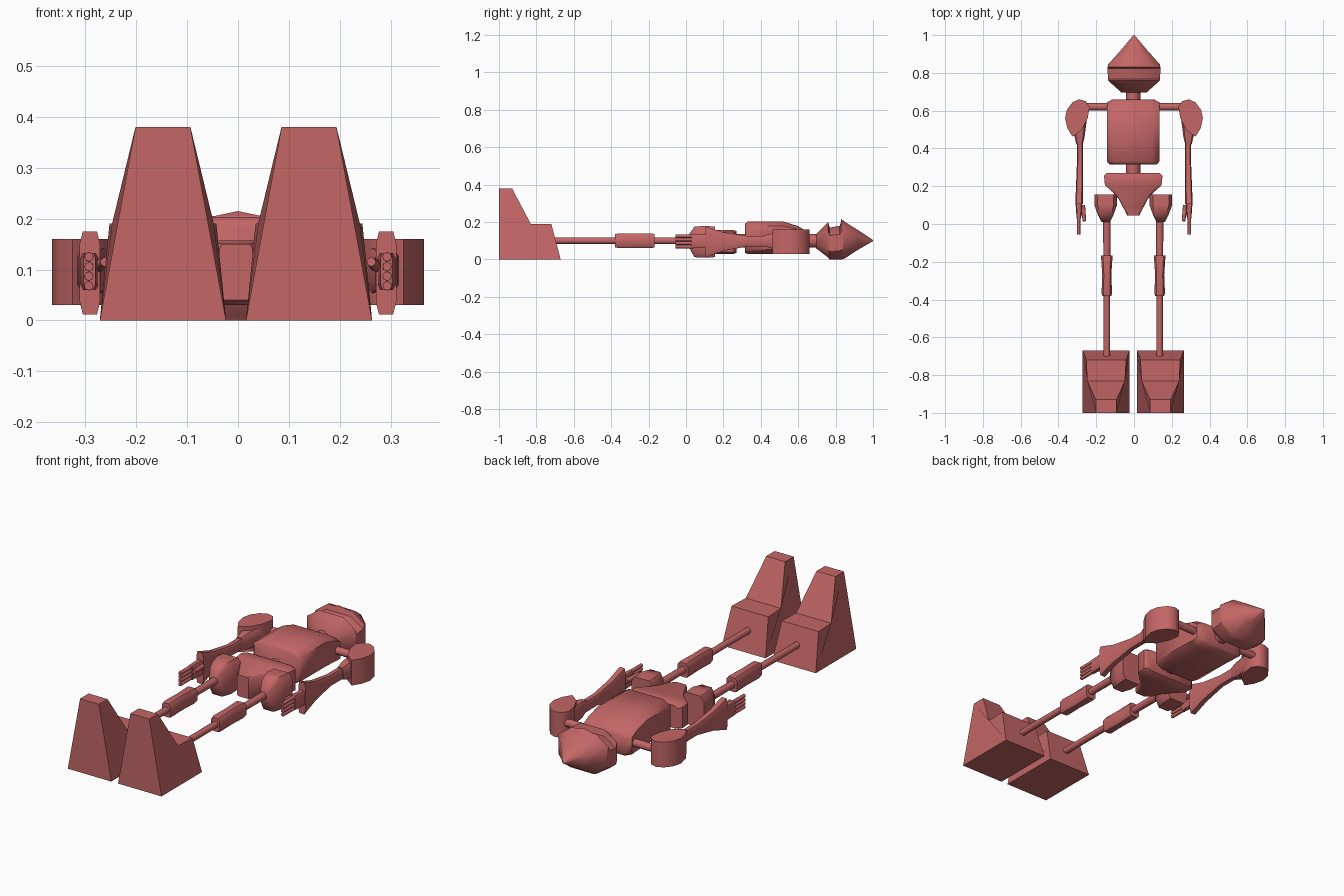
import bpy, bmesh, math
from mathutils import Vector

cube = bpy.data.objects.get("Cube")
if cube:
    bpy.data.objects.remove(cube, do_unlink=True)

red = bpy.data.materials.new("dusty_red")
red.use_nodes = True
red.diffuse_color = (0.55, 0.133, 0.133, 1)
red.node_tree.nodes["Principled BSDF"].inputs["Base Color"].default_value = red.diffuse_color

MID = -0.004   # centre line of the body
AXIS = 0.1     # height of the skeleton axis
parts = []


def finish(name, bm):
    bmesh.ops.recalc_face_normals(bm, faces=bm.faces)
    mesh = bpy.data.meshes.new(name)
    bm.to_mesh(mesh)
    bm.free()
    mesh.materials.append(red)
    ob = bpy.data.objects.new(name, mesh)
    bpy.context.collection.objects.link(ob)
    parts.append(ob)
    return ob


def bridge(bm, rings):
    """Skin a list of equal rings and close both ends."""
    for a, b in zip(rings, rings[1:]):
        for i in range(len(a)):
            j = (i + 1) % len(a)
            bm.faces.new((a[i], a[j], b[j], b[i]))
    bm.faces.new(rings[0])
    bm.faces.new(rings[-1])


def loft(name, sections, cx=MID, chamfer=0.3):
    """Chamfered box sections along y: (y, half width, z low, z high, x shift)."""
    k = 1 - chamfer
    shape = [(1, -k), (1, k), (k, 1), (-k, 1), (-1, k), (-1, -k), (-k, -1), (k, -1)]
    bm = bmesh.new()
    rings = []
    for y, hx, lo, hi, *shift in sections:
        x0 = cx + (shift[0] if shift else 0)
        rings.append([bm.verts.new((x0 + u * hx, y, (lo + hi) / 2 + v * (hi - lo) / 2))
                      for u, v in shape])
    bridge(bm, rings)
    return finish(name, bm)


def rod(name, start, end, r1, r2, sides=10):
    bm = bmesh.new()
    a, b = Vector(start), Vector(end)
    turn = (b - a).to_track_quat('Z', 'Y')
    rings = []
    for p, r in ((a, r1), (b, r2)):
        ring = []
        for i in range(sides):
            t = math.tau * i / sides
            ring.append(bm.verts.new(p + turn @ Vector((r * math.cos(t), r * math.sin(t), 0))))
        rings.append(ring)
    bridge(bm, rings)
    return finish(name, bm)


def foot(name, cx):
    # side outline: y, z, half width
    outline = [(-1, 0, .124), (-1, .38, .054), (-.93, .38, .054),
               (-.83, .19, .1), (-.72, .19, .105), (-.67, 0, .124)]
    bm = bmesh.new()
    bridge(bm, [[bm.verts.new((cx + s * w, y, z)) for y, z, w in outline] for s in (-1, 1)])
    return finish(name, bm)


def shoulder(name, s):
    # rounded pad outline seen from above
    outline = [(.235, .62), (.255, .65), (.29, .66), (.325, .645), (.355, .605),
               (.365, .56), (.352, .505), (.325, .462), (.275, .5), (.245, .56)]
    bm = bmesh.new()
    bridge(bm, [[bm.verts.new((s * x, y, z)) for x, y in outline] for z in (.03, .16)])
    return finish(name, bm)


# Head: jaw, recessed face, brow and pointed cap
loft("head", [(.695, .065, .06, .135), (.76, .138, .01, .2), (.768, .138, 0, .17),
              (.822, .14, 0, .18), (.83, .14, 0, .205), (.845, .137, .003, .203),
              (.92, .07, .052, .157), (1, .003, .098, .104)], cx=0, chamfer=.5)
bm = bmesh.new()
ridge = [(-.07, .83, .2), (.07, .83, .2), (0, .83, .215), (0, .9, .165)]
v = [bm.verts.new(p) for p in ridge]
for tri in ((0, 1, 2), (0, 2, 3), (1, 3, 2), (0, 3, 1)):
    bm.faces.new([v[i] for i in tri])
finish("brow_ridge", bm)

# Trunk
rod("neck", (MID, .64, AXIS), (MID, .72, AXIS), .038, .038)
loft("torso", [(.315, .125, .035, .19), (.33, .138, .03, .203), (.52, .138, .03, .203),
               (.6, .138, .03, .178), (.645, .138, .032, .15), (.66, .11, .04, .14)], chamfer=.28)
rod("waist", (MID, .25, AXIS), (MID, .33, AXIS), .038, .038)
loft("pelvis", [(.045, .032, .04, .15), (.09, .055, .03, .157), (.13, .075, .03, .157),
                (.17, .11, .03, .157), (.205, .15, .03, .157), (.255, .155, .03, .157),
                (.27, .14, .035, .152)], chamfer=.15)

for side, s in (("left", 1), ("right", -1)):
    # Leg
    lx = MID + s * .14
    loft(side + "_hip", [(.01, .022, .075, .125), (.045, .04, .012, .175),
                         (.1, .06, .01, .18), (.155, .06, .012, .175)], cx=lx + s * .006)
    rod(side + "_thigh", (lx, -.2, AXIS), (lx, .05, AXIS), .018, .02)
    loft(side + "_knee", [(-.38, .024, .065, .135), (-.365, .028, .062, .138),
                          (-.27, .024, .062, .138), (-.18, .03, .062, .138),
                          (-.168, .03, .064, .136)], cx=lx, chamfer=.35)
    rod(side + "_shin", (lx, -.75, AXIS), (lx, -.36, AXIS), .017, .017)
    foot(side + "_foot", MID + s * .1435)

    # Arm
    rod(side + "_collar_rod", (s * .12, .62, AXIS), (s * .27, .62, AXIS), .02, .02)
    shoulder(side + "_shoulder", s)
    loft(side + "_upper_arm", [(.42, .017, .07, .13, 0), (.46, .026, .058, .138, 0),
                               (.58, .04, .05, .145, -s * .002)], cx=s * .288)
    loft(side + "_forearm", [(.105, .02, .012, .175, s * .005), (.2, .018, .045, .145, s * .003),
                             (.33, .016, .07, .125, 0), (.44, .016, .07, .125, 0)], cx=s * .286)

    # Hand
    loft(side + "_palm", [(.03, .012, .06, .133), (.115, .018, .06, .133)], cx=s * .292)
    for i in range(4):
        z = .068 + i * .019
        rod(f"{side}_finger_{i + 1}", (s * .293, -.056, z), (s * .293, .04, z), .009, .0095, 8)
    rod(side + "_thumb", (s * .262, .015, .115), (s * .272, .1, .108), .009, .013, 8)

# Smooth shading with crisp corners
bpy.ops.object.select_all(action='DESELECT')
for ob in parts:
    ob.select_set(True)
bpy.context.view_layer.objects.active = parts[0]
bpy.ops.object.shade_smooth_by_angle(angle=math.radians(50))
